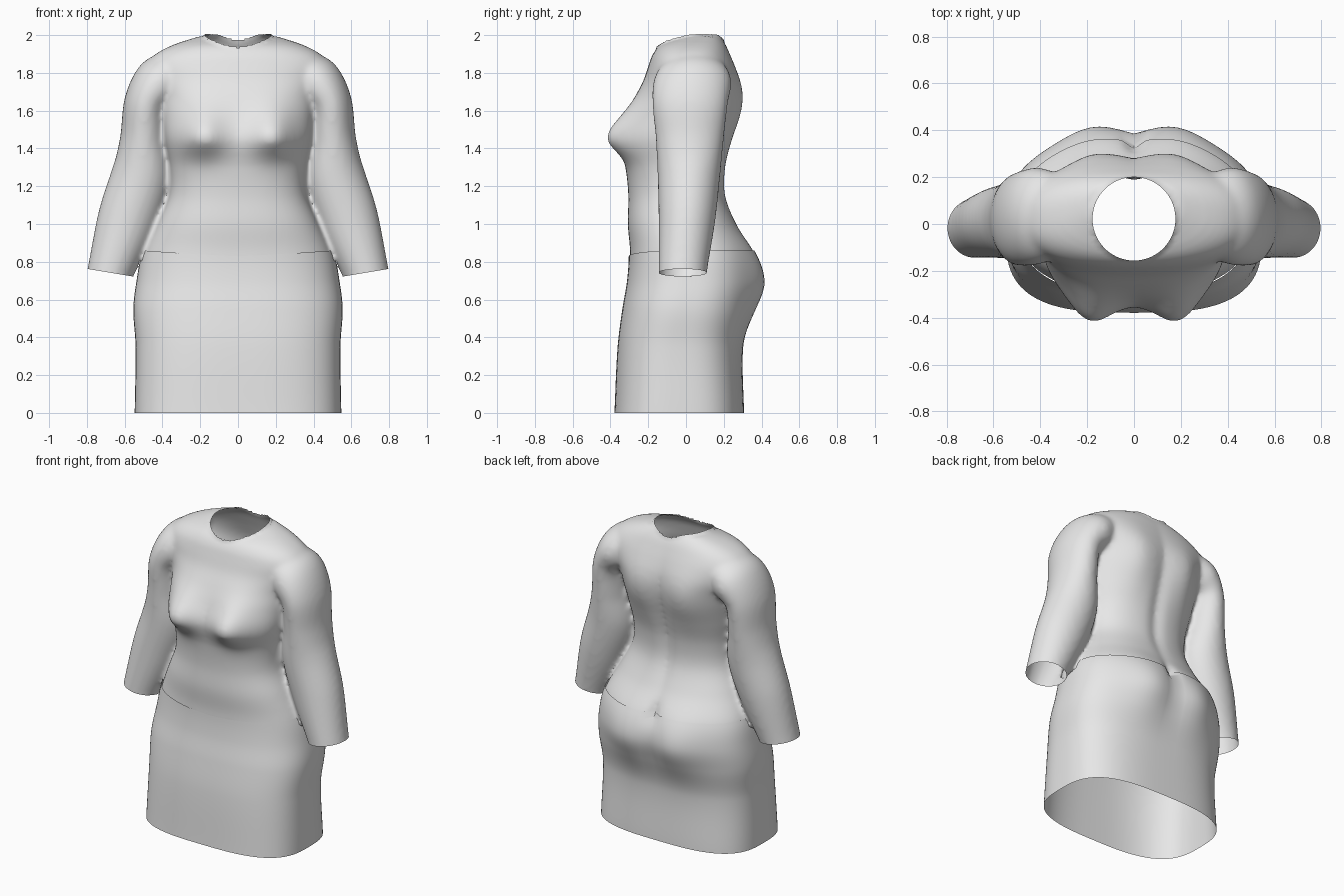
import bpy
import bmesh
from math import cos, sin, pi, exp, copysign, sqrt, radians
from mathutils import Vector

cube = bpy.data.objects.get("Cube")
if cube:
    bpy.data.objects.remove(cube, do_unlink=True)

SIDES = 96

fabric = bpy.data.materials.new("light grey fabric")
fabric.use_nodes = True
fabric.diffuse_color = (0.8, 0.8, 0.8, 1)
bsdf = next(n for n in fabric.node_tree.nodes if n.type == 'BSDF_PRINCIPLED')
bsdf.inputs["Base Color"].default_value = fabric.diffuse_color

# Body sections: height, half width, front y, back y
BODY = [
    (0.00, 0.54, -0.372, 0.30), (0.35, 0.535, -0.355, 0.295),
    (0.55, 0.547, -0.33, 0.335), (0.70, 0.53, -0.305, 0.36),
    (0.85, 0.50, -0.296, 0.34), (1.00, 0.43, -0.308, 0.265),
    (1.15, 0.365, -0.305, 0.21), (1.30, 0.36, -0.32, 0.21),
    (1.45, 0.39, -0.35, 0.24), (1.58, 0.405, -0.31, 0.272),
    (1.68, 0.42, -0.265, 0.285), (1.76, 0.46, -0.225, 0.278),
    (1.84, 0.48, -0.198, 0.255), (1.90, 0.435, -0.175, 0.232),
    (1.95, 0.34, -0.13, 0.21), (1.995, 0.20, -0.02, 0.18),
]

# Soft forms: facing (-1 front, 1 back), x, z, width, rise above, rise below, amount
FORMS = [
    (-1, 0.19, 1.46, 0.11, 0.15, 0.10, 0.09),    # bust
    (1, 0.17, 0.68, 0.17, 0.20, 0.18, 0.055),    # seat
    (1, 0.18, 1.62, 0.12, 0.18, 0.20, 0.03),     # shoulder blades
    (1, 0.00, 1.30, 0.04, 0.40, 0.35, -0.02),    # spine hollow
    (1, 0.00, 0.85, 0.03, 0.06, 0.07, -0.03),    # lower back hollow
]

# Sleeve sections: step, centre x, y, z, half width, half depth
SLEEVE = [
    (0, 0.30, 0.04, 1.83, 0.10, 0.16), (1, 0.405, 0.035, 1.755, 0.14, 0.205),
    (2, 0.485, 0.022, 1.64, 0.118, 0.20), (3, 0.50, 0.02, 1.45, 0.125, 0.18),
    (4, 0.513, 0.015, 1.25, 0.16, 0.165), (5, 0.585, 0.005, 1.02, 0.16, 0.15),
    (6, 0.672, -0.016, 0.76, 0.124, 0.129), (7, 0.685, -0.02, 0.69, 0.122, 0.127),
]


def spline(rows, t):
    """Smooth interpolation through rows keyed by their first value."""
    last = len(rows) - 1
    i = next((k for k in range(last) if t <= rows[k + 1][0]), last - 1)

    def slope(k, c):
        a, b = rows[max(k - 1, 0)], rows[min(k + 1, last)]
        return (b[c] - a[c]) / (b[0] - a[0])

    p, q = rows[i], rows[i + 1]
    h = q[0] - p[0]
    u = (t - p[0]) / h
    w = u * u * (3 - 2 * u)
    return [p[c] * (1 - w) + q[c] * w
            + h * u * (1 - u) * ((1 - u) * slope(i, c) - u * slope(i + 1, c))
            for c in range(1, len(p))]


def body_ring(z, grow=0.0, lift=None):
    """One horizontal section of the body, optionally enlarged."""
    ring = []
    for k in range(SIDES):
        a = 2 * pi * k / SIDES
        c, s = cos(a), sin(a)
        zz = z + (lift(c, s) if lift else 0)
        half, front, back = spline(BODY, zz)
        e = 2 / (3 - 0.6 * min(zz / 0.9, 1))
        mid = (front + back) / 2
        x = (half + grow) * copysign(abs(c) ** e, c)
        y = mid + ((back - front) / 2 + grow) * copysign(abs(s) ** e, s)
        for face, fx, fz, width, up, down, amount in FORMS:
            if s * face > 0:
                tall = up if zz > fz else down
                y += face * min(1, abs(s) * 3) * amount * exp(
                    -((abs(x) - fx) / width) ** 2 - ((zz - fz) / tall) ** 2)
        ring.append((x, y, zz))
    return ring


def sleeve_ring(t, side):
    """One section of the sleeve, square to its path."""
    x, y, z, wide, deep = spline(SLEEVE, t)
    a, b = (spline(SLEEVE, min(max(t + d, 0), len(SLEEVE) - 1)) for d in (-0.2, 0.2))
    along = Vector((b[0] - a[0], 0, b[2] - a[2])).normalized()
    out = Vector((-along.z, 0, along.x))
    ring = []
    for k in range(SIDES // 2):
        ang = 4 * pi * k / SIDES
        p = Vector((x, y, z)) + out * wide * cos(ang) + Vector((0, deep * sin(ang), 0))
        ring.append((p.x * side, p.y, p.z))
    return ring


def loft(bm, rings, capped):
    loops = [[bm.verts.new(p) for p in ring] for ring in rings]
    n = len(loops[0])
    for lo, hi in zip(loops, loops[1:]):
        for k in range(n):
            bm.faces.new((lo[k], lo[(k + 1) % n], hi[(k + 1) % n], hi[k]))
    if capped:
        bm.faces.new(loops[0])
        bm.faces.new(loops[-1])


def make_object(name, bm):
    bmesh.ops.recalc_face_normals(bm, faces=bm.faces)
    mesh = bpy.data.meshes.new(name)
    bm.to_mesh(mesh)
    bm.free()
    obj = bpy.data.objects.new(name, mesh)
    bpy.context.collection.objects.link(obj)
    return obj


def finish(obj):
    obj.data.materials.clear()
    obj.data.materials.append(fabric)
    bpy.ops.object.select_all(action='DESELECT')
    obj.select_set(True)
    bpy.context.view_layer.objects.active = obj
    bpy.ops.object.shade_smooth_by_angle(angle=radians(60))


def open_hole(bm, inside, snap):
    """Remove the faces inside an opening and tidy its rim."""
    gone = [f for f in bm.faces if inside(f.calc_center_median(), f.normal)]
    rim = {v for f in gone for v in f.verts}
    bmesh.ops.delete(bm, geom=gone, context='FACES')
    for v in rim:
        if v.is_valid:
            v.co = snap(v.co)


# Skirt: open tube with a waist edge that dips at the front
bm = bmesh.new()
rows = 44
loft(bm, [body_ring(0.83 * i / rows, 0.007,
                    lambda c, s, f=i / rows: f ** 4 * (0.03 if s > 0 else 0.03 * abs(c)))
          for i in range(rows + 1)], False)
finish(make_object("skirt", bm))

# Top: body and both sleeves fused into one skin
HEM = 0.79
bm = bmesh.new()
loft(bm, [body_ring(HEM + (1.995 - HEM) * i / 70) for i in range(71)], True)
for side in (-1, 1):
    loft(bm, [sleeve_ring(i / 8, side) for i in range(8 * (len(SLEEVE) - 1) + 1)], True)
top = make_object("long_sleeved_top", bm)
remesh = top.modifiers.new("fuse", 'REMESH')
remesh.mode = 'VOXEL'
remesh.voxel_size = 0.014
fused = bpy.data.meshes.new_from_object(
    top.evaluated_get(bpy.context.evaluated_depsgraph_get()))
top.modifiers.clear()
top.data = fused

bm = bmesh.new()
bm.from_mesh(fused)
for _ in range(5):
    bmesh.ops.smooth_vert(bm, verts=bm.verts, factor=0.5,
                          use_axis_x=True, use_axis_y=True, use_axis_z=True)
bm.normal_update()

# Hem opening, hidden behind the skirt waist
open_hole(bm, lambda c, n: c.z < HEM + 0.02 and n.z < -0.6 and abs(c.x) < 0.53,
          lambda p: p)

# Cuff openings
for side in (-1, 1):
    point = Vector((0.675 * side, -0.017, 0.742))
    along = Vector((0.165 * side, 0, -0.986)).normalized()
    open_hole(bm, lambda c, n: (c - point).dot(along) > 0 and c.x * side > 0.53,
              lambda p: p - along * (p - point).dot(along))


# Neck opening
def neck(p):
    return sqrt((p.x / 0.177) ** 2 + ((p.y - 0.022) / 0.178) ** 2)


def neck_rim(p):
    r = neck(p)
    return Vector((p.x / r, 0.022 + (p.y - 0.022) / r, p.z + 0.01))


open_hole(bm, lambda c, n: c.z > 1.8 and neck(c) < 1, neck_rim)
bm.to_mesh(fused)
bm.free()
finish(top)
